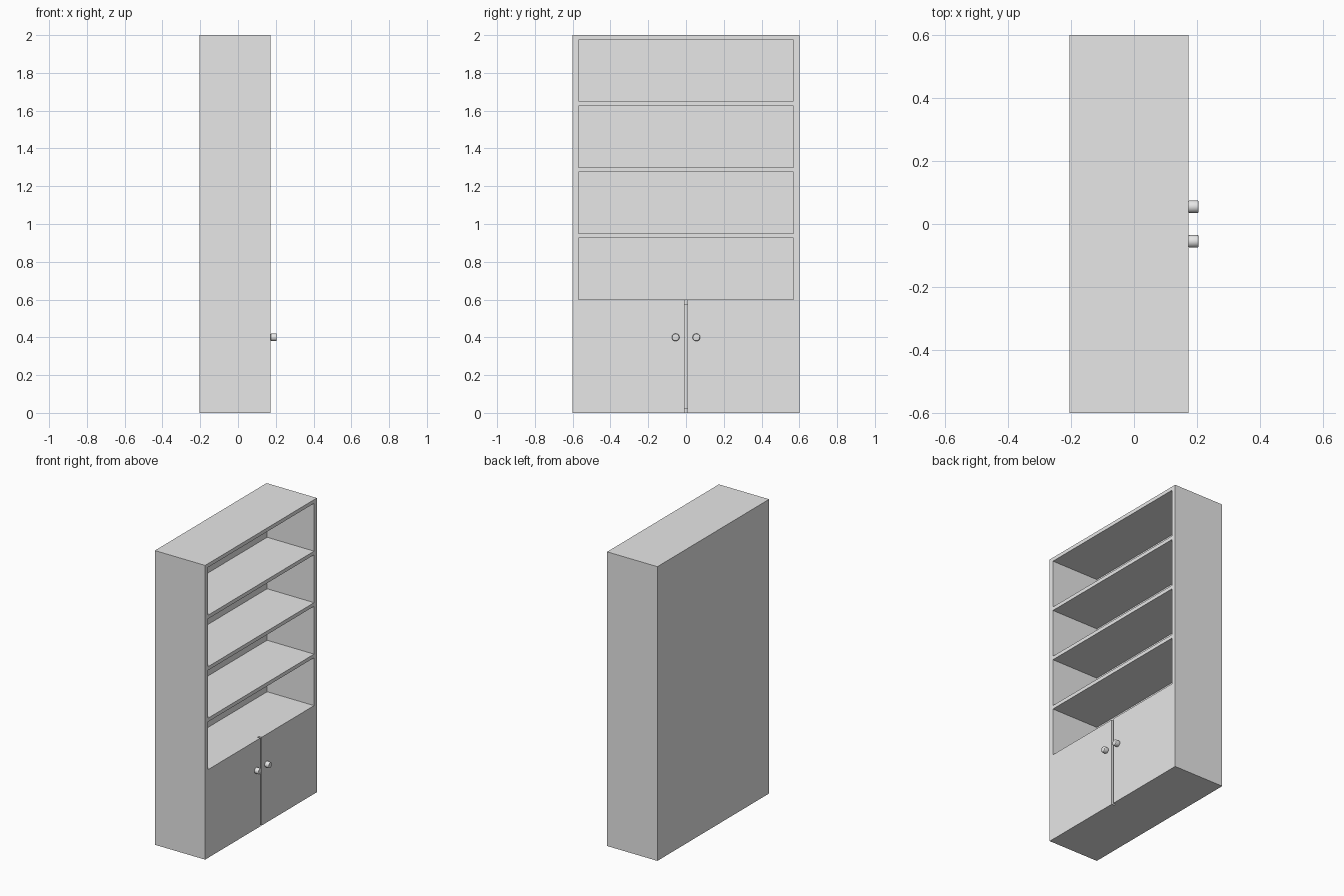
import bpy

if "Cube" in bpy.data.objects:
    bpy.data.objects.remove(bpy.data.objects["Cube"])

GREY = (0.8, 0.8, 0.8, 1)
mat = bpy.data.materials.new("plain grey")
mat.use_nodes = True
mat.diffuse_color = GREY
bsdf = next(n for n in mat.node_tree.nodes if n.type == 'BSDF_PRINCIPLED')
bsdf.inputs["Base Color"].default_value = GREY

# Overall sizes
BACK, FRONT, HALF, HEIGHT = -0.205, 0.173, 0.6, 2.0
SIDE, BOARD, DOOR = 0.03, 0.025, 0.02
INNER = HALF - SIDE
BACK_IN = BACK + BOARD
DOOR_TOP, STEP, GAP = 0.6, 0.35, 0.008


def box(name, x, y, z):
    """Box spanning the (low, high) pairs."""
    spans = (x, y, z)
    bpy.ops.mesh.primitive_cube_add(size=1, location=[(a + b) / 2 for a, b in spans])
    obj = bpy.context.object
    obj.name = name
    obj.scale = [b - a for a, b in spans]
    bpy.ops.object.transform_apply(location=False, rotation=False, scale=True)
    obj.data.materials.append(mat)


# Carcass: back, base and top
inside = (-INNER, INNER)
door_back = FRONT - DOOR
box("back_panel", (BACK, BACK_IN), inside, (0, HEIGHT))
box("base_board", (BACK_IN, door_back), inside, (0, BOARD))
box("top_board", (BACK_IN, FRONT), inside, (HEIGHT - BOARD, HEIGHT))

# Shelves: the lowest one closes the cupboard, flush with the door tops
for i in range(4):
    top = DOOR_TOP + i * STEP
    front = door_back if i == 0 else FRONT
    box(f"shelf_{i + 1}", (BACK_IN, front), inside, (top - BOARD, top))

# Side walls, doors and knobs, mirrored across y
for side, s in (("left", 1), ("right", -1)):
    def span(a, b):
        return tuple(sorted((s * a, s * b)))

    box(f"{side}_wall_lower", (BACK, door_back), span(INNER, HALF), (0, DOOR_TOP))
    box(f"{side}_wall_upper", (BACK, FRONT), span(INNER, HALF), (DOOR_TOP, HEIGHT))
    box(f"{side}_door", (door_back, FRONT), span(GAP, HALF), (0, DOOR_TOP))

    # Round knob with a softened rim
    length = 0.032
    bpy.ops.mesh.primitive_cylinder_add(
        vertices=32, radius=0.02, depth=length,
        location=(FRONT + length / 2, s * 0.055, 0.4), rotation=(0, 1.5708, 0))
    knob = bpy.context.object
    knob.name = f"{side}_knob"
    knob.data.materials.append(mat)
    bevel = knob.modifiers.new("rim", 'BEVEL')
    bevel.width = 0.005
    bevel.segments = 3
    bpy.ops.object.modifier_apply(modifier=bevel.name)
    bpy.ops.object.shade_smooth_by_angle()
